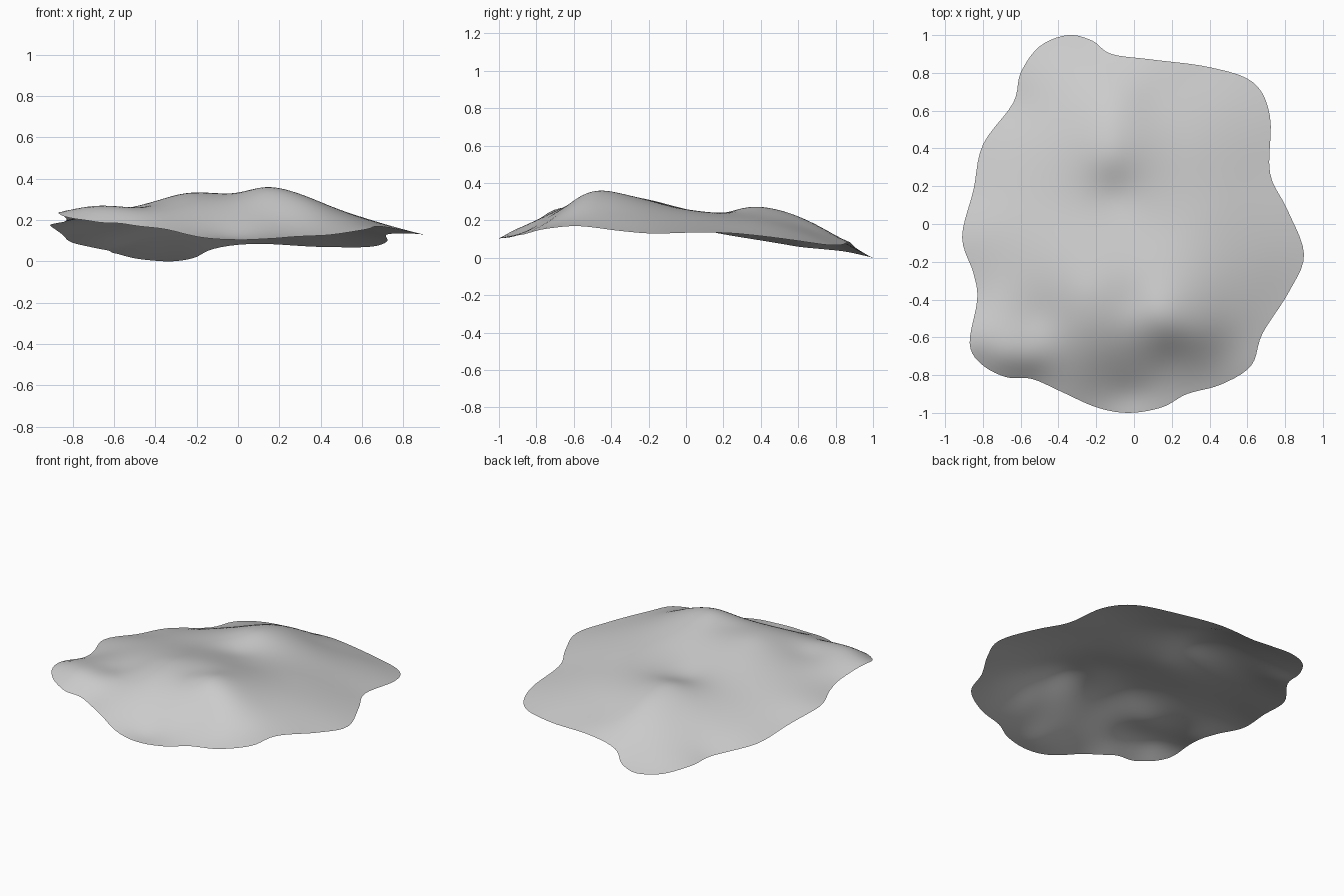
import bpy
import bmesh
from mathutils import Vector

cube = bpy.data.objects.get("Cube")
if cube:
    bpy.data.objects.remove(cube, do_unlink=True)

RINGS = 36          # rings from the middle to the rim
STEPS = 5           # rim divisions between two outline points
UNIT = 0.01         # the tables below are in hundredths

# Wavy rim of the sheet, counter-clockwise: x, y, height
RIM = [(-35, 100, 0), (-50, 94, 1.5), (-60, 80, 4), (-64, 64, 5.5), (-80, 42, 9),
       (-85, 18, 13), (-91, -7, 17.5), (-85, -26, 19), (-83, -40, 20.5),
       (-87, -63, 23.5), (-81, -74, 21), (-68, -81, 19), (-54, -82, 18),
       (-38, -89, 16), (-20, -97, 12), (-3, -100, 10.5), (15, -97, 11),
       (28, -90, 12), (46, -85, 13), (62, -75, 15.5), (68, -58, 17),
       (82, -36, 14.5), (90, -16, 13), (81, 8, 13.5), (72, 27, 13),
       (72, 57, 9.5), (63, 75, 7), (40, 83, 7), (10, 87, 8.5), (-12, 90, 6),
       (-22, 97, 1.5)]

# Humps and hollows inside the rim
RELIEF = [(12, -46, 35.8), (18, -56, 33), (34, -58, 28.5), (28, -40, 33),
          (-25, -36, 33), (-32, -15, 29), (-23, -52, 31.5), (0, -25, 32),
          (0, -41, 33.3), (-2, -66, 26.5), (-22, -70, 25), (20, -70, 22.5),
          (0, -80, 17.5), (-2, -92, 11.5), (-70, -71, 25), (-55, -74, 23.5),
          (-38, -78, 21), (-52, -50, 25.3), (-74, -40, 23), (-74, 0, 19.5),
          (-50, 10, 21.5), (-20, 0, 26), (10, -5, 27), (-10, 15, 23.3),
          (-13, 35, 27.2), (-11, 55, 24), (-8, 70, 17.5), (-35, 35, 21.8),
          (-34, 55, 18), (-33, 72, 12.5), (-34, 87, 6), (-57, 48, 12.5),
          (10, 66, 16), (40, 5, 23.5), (34, 40, 19.5), (45, 65, 12), (60, 25, 16),
          (48, -40, 25.5), (66, -20, 19.5), (50, -68, 19)]


def solve(matrix, values):
    """Gaussian elimination with row pivoting."""
    n = len(values)
    rows = [row + [v] for row, v in zip(matrix, values)]
    for c in range(n):
        p = max(range(c, n), key=lambda r: abs(rows[r][c]))
        rows[c], rows[p] = rows[p], rows[c]
        for r in range(c + 1, n):
            k = rows[r][c] / rows[c][c]
            if k:
                rows[r] = [a - k * b for a, b in zip(rows[r], rows[c])]
    out = [0.0] * n
    for c in reversed(range(n)):
        known = sum(rows[c][j] * out[j] for j in range(c + 1, n))
        out[c] = (rows[c][n] - known) / rows[c][c]
    return out


def kernel(a, b):
    """Rounded cone used to blend the height samples."""
    d = (a - b).length
    return (0.012 + d * d) ** 0.5


def height_function(samples):
    """Smooth surface that passes through every sample."""
    points = [s.xy for s in samples]
    mean = sum(s.z for s in samples) / len(samples)
    weights = solve([[kernel(p, q) for q in points] for p in points],
                    [s.z - mean for s in samples])
    return lambda p: mean + sum(w * kernel(p, q) for w, q in zip(weights, points))


def closed_curve(points):
    """Closed Catmull-Rom curve through the points."""
    curve, n = [], len(points)
    for i in range(n):
        a, b, c, d = (points[(i + k) % n] for k in (-1, 0, 1, 2))
        for s in range(STEPS):
            t = s / STEPS
            curve.append(b + 0.5 * t * ((c - a) + t * ((2 * a - 5 * b + 4 * c - d)
                                                       + t * (3 * (b - c) + d - a))))
    return curve


rim = [Vector(p) * UNIT for p in RIM]
relief = [Vector(p) * UNIT for p in RELIEF]
height = height_function(rim + relief)
outline = closed_curve([p.xy for p in rim])

# Sheet made of rings shrinking from the rim to the middle
bm = bmesh.new()


def add_vert(p):
    return bm.verts.new((p.x, p.y, max(0.0, height(p))))


middle = add_vert(Vector((0, 0)))
rings = [[add_vert(p * (k / RINGS)) for p in outline] for k in range(1, RINGS + 1)]
count = len(outline)
for i in range(count):
    j = (i + 1) % count
    bm.faces.new((middle, rings[0][i], rings[0][j]))
    for inner, outer in zip(rings, rings[1:]):
        bm.faces.new((inner[i], outer[i], outer[j], inner[j]))
for face in bm.faces:
    face.smooth = True

mesh = bpy.data.meshes.new("draped_sheet")
bm.to_mesh(mesh)
bm.free()
sheet = bpy.data.objects.new("draped_sheet", mesh)
bpy.context.collection.objects.link(sheet)

# Plain grey surface
grey = bpy.data.materials.new("light_grey")
grey.use_nodes = True
color = (0.6, 0.6, 0.6, 1.0)
grey.diffuse_color = color
grey.node_tree.nodes["Principled BSDF"].inputs["Base Color"].default_value = color
mesh.materials.append(grey)
